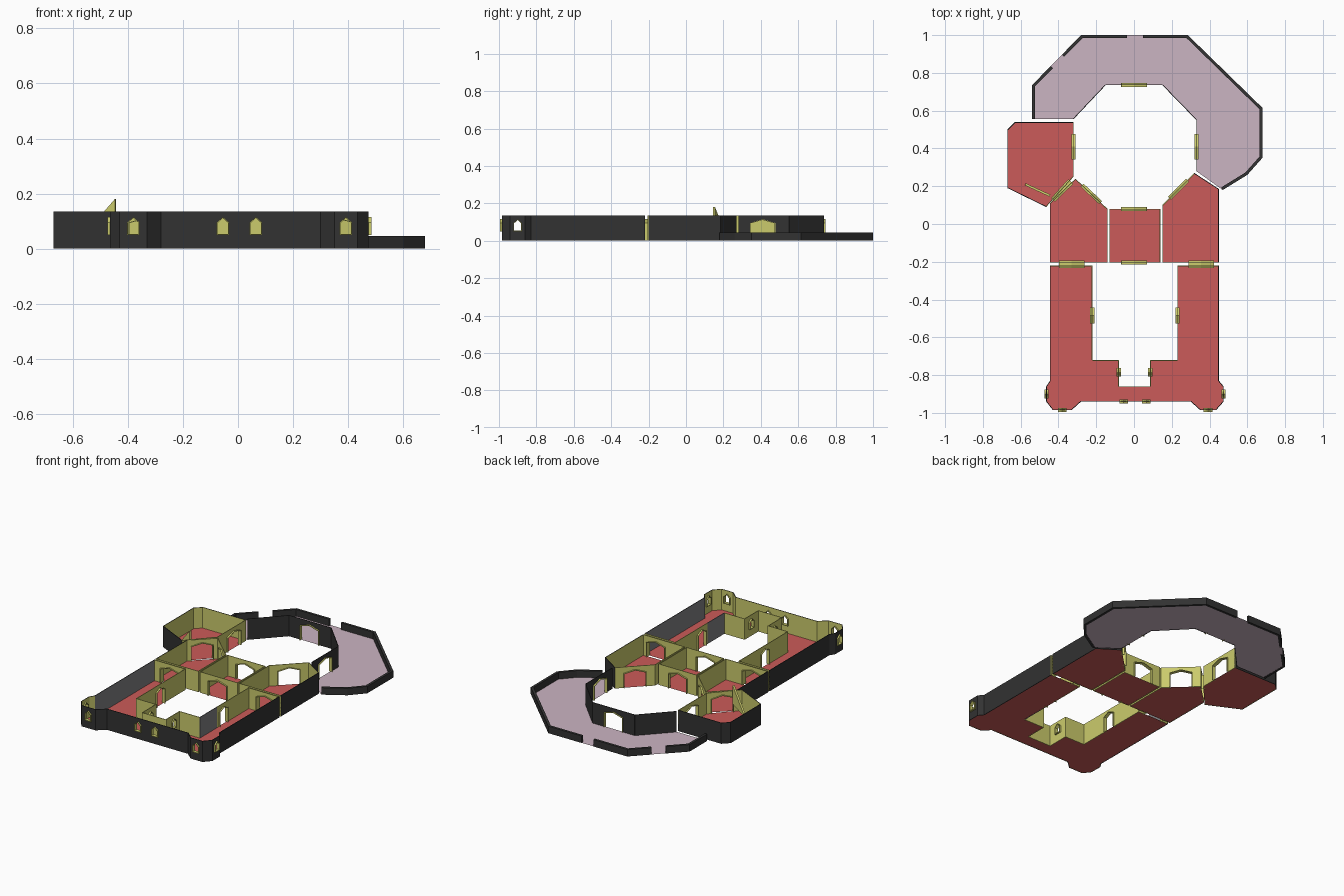
import bpy, bmesh, math
from mathutils import Vector

if "Cube" in bpy.data.objects:
    bpy.data.objects.remove(bpy.data.objects["Cube"])


def material(name, rgb):
    m = bpy.data.materials.new(name)
    m.diffuse_color = (*rgb, 1)
    m.use_nodes = True
    m.node_tree.nodes["Principled BSDF"].inputs["Base Color"].default_value = m.diffuse_color
    return m


MATS = [material("charcoal", (0.032, 0.032, 0.032)),
        material("ochre_yellow", (0.60, 0.60, 0.15)),
        material("stone_grey", (0.22, 0.22, 0.23)),
        material("red_floor", (0.60, 0.105, 0.10)),
        material("lavender_floor", (0.60, 0.46, 0.54))]
DARK, YELLOW, GREY, RED, LILAC = range(5)
H = 0.135          # wall height
T = 0.004          # wall thickness
PARAPET = 0.045

# Openings: x, y, width, sill, spring, peak
OPENINGS = []


def opening(x, y, w, sill=0.0, spring=0.095, peak=0.115):
    OPENINGS.append((x, y, w, sill, spring, peak))


for x, y in ((-0.33, -0.21), (0.355, -0.21), (0, -0.2), (0, 0.08),
             (0.235, 0.185), (-0.225, 0.16), (-0.38, 0.175),
             (-0.32, 0.41), (0, 0.735), (0.33, 0.41)):
    opening(x, y, 0.135)
for x in (-0.22, 0.23):
    opening(x, -0.485, 0.085)
for x, y in ((-0.38, -0.985), (0.392, -0.985), (-0.055, -0.94), (0.065, -0.94),
             (-0.465, -0.9), (0.475, -0.9), (-0.08, -0.785), (0.085, -0.785)):
    opening(x, y, 0.046, 0.05)
# Gaps in the terrace parapet
opening(0.005, 1.0, 0.085)
opening(-0.41, 0.865, 0.085)


def make_object(name, bm, mats=MATS):
    mesh = bpy.data.meshes.new(name)
    bm.to_mesh(mesh)
    bm.free()
    for m in mats:
        mesh.materials.append(m)
    ob = bpy.data.objects.new(name, mesh)
    bpy.context.collection.objects.link(ob)
    return ob


def prism(bm, outline, p, d, n, near, far, mat, back=None):
    """Extrude an (along, height) outline between two offsets along n."""
    rings = [[bm.verts.new(p + d * s + n * o + Vector((0, 0, z)))
              for s, z in outline] for o in (near, far)]
    k = len(outline)
    faces = [bm.faces.new(rings[0]), bm.faces.new(rings[1][::-1])]
    faces += [bm.faces.new((rings[0][i], rings[1][i],
                            rings[1][(i + 1) % k], rings[0][(i + 1) % k]))
              for i in range(k)]
    for f in faces:
        f.material_index = mat
    if back is not None:
        faces[1].material_index = back


def add_wall(bm, a, b, outer, inner, height, thick):
    p, q = Vector((*a, 0)), Vector((*b, 0))
    length = (q - p).length
    d = (q - p).normalized()
    n = Vector((d.y, -d.x, 0))
    cuts = []
    for x, y, w, sill, spring, peak in OPENINGS:
        r = Vector((x, y, 0)) - p
        s = r.dot(d)
        if abs(r.dot(n)) < 0.027 and w / 2 < s < length - w / 2:
            cuts.append((s, w, sill, spring, peak))
    pieces, start = [], 0.0
    for s, w, sill, spring, peak in sorted(cuts):
        l, r = s - w / 2, s + w / 2
        pieces.append([(start, 0), (l, 0), (l, height), (start, height)])
        if sill > 0:
            pieces.append([(l, 0), (r, 0), (r, sill), (l, sill)])
        if height > peak:
            pieces.append([(l, spring), (s, peak), (s, height), (l, height)])
            pieces.append([(s, peak), (r, spring), (r, height), (s, height)])
        start = r
    pieces.append([(start, 0), (length, 0), (length, height), (start, height)])
    for piece in pieces:
        prism(bm, piece, p, d, n, 0, -thick, outer, inner)
    if height > PARAPET:
        for c in cuts:
            add_frame(p, d, n, *c)


def add_frame(p, d, n, s, w, sill, spring, peak):
    """Pointed surround lining an opening."""
    def outline(e):
        h = w / 2 - e
        z = sill + (e if sill else 0)
        return [(s - h, z), (s - h, spring - e / 2), (s, peak - e),
                (s + h, spring - e / 2), (s + h, z)]
    o, i = outline(0), outline(0.004)
    bm = bmesh.new()
    for k in range(5 if sill else 4):
        j = (k + 1) % 5
        prism(bm, [o[k], o[j], i[j], i[k]], p, d, n, 0.010, -0.012, YELLOW)
    bmesh.ops.recalc_face_normals(bm, faces=bm.faces[:])
    make_object("window_frame" if sill else "door_frame", bm)


def floor(name, pts, mat):
    bm = bmesh.new()
    f = bm.faces.new([bm.verts.new((x, y, 0.001)) for x, y in pts])
    f.material_index = mat
    make_object(name + "_floor", bm)


def walls(name, pts, edges, outer, inner, height=H, thick=T):
    bm = bmesh.new()
    for i in edges:
        add_wall(bm, pts[i], pts[(i + 1) % len(pts)], outer(i), inner(i), height, thick)
    bmesh.ops.recalc_face_normals(bm, faces=bm.faces[:])
    make_object(name, bm)


def room(name, pts, dark=(), grey_in=(), grey_out=()):
    floor(name, pts, RED)
    walls(name + "_walls", pts, range(len(pts)),
          lambda i: DARK if i in dark else GREY if i in grey_out else YELLOW,
          lambda i: GREY if i in grey_in else YELLOW)


# U-shaped front wing with corner turrets
room("front_wing",
     [(-.445, -.22), (-.445, -.83), (-.465, -.86), (-.465, -.94), (-.43, -.985),
      (-.33, -.985), (-.28, -.94), (.30, -.94), (.35, -.985), (.435, -.985),
      (.475, -.94), (.475, -.86), (.45, -.83), (.45, -.22), (.23, -.22),
      (.23, -.55), (.23, -.72), (.085, -.72), (.085, -.86), (-.08, -.86),
      (-.08, -.72), (-.22, -.72), (-.22, -.22)],
     dark=range(13), grey_in=(0, 12, 15), grey_out=(15,))

# Three middle rooms
room("left_room", [(-.445, -.205), (-.14, -.205), (-.14, .08), (-.31, .24), (-.445, .11)],
     dark=(4,))
room("centre_room", [(-.13, -.205), (.14, -.205), (.14, .08), (-.13, .08)])
room("right_room", [(.15, -.205), (.45, -.205), (.45, .185), (.32, .27), (.15, .10)],
     dark=(1, 2))

# North-west room
room("corner_room", [(-.67, .19), (-.465, .09), (-.32, .25), (-.32, .54),
                     (-.63, .54), (-.67, .50)], dark=(0, 3, 4, 5))

# Terrace: floor, tall inner wall and low outer parapet
terrace = [(.47, .18), (.60, .26), (.68, .35), (.68, .615), (.285, 1), (-.28, 1),
           (-.54, .735), (-.54, .555), (-.32, .555), (-.15, .735), (.15, .735),
           (.33, .55), (.33, .28)]
floor("terrace", terrace, LILAC)
walls("terrace_inner_wall", terrace, range(8, 12), lambda i: DARK, lambda i: DARK)
walls("terrace_parapet", terrace, range(0, 7), lambda i: DARK, lambda i: DARK,
      PARAPET, 0.016)

# Leaning brace in the corner room
bm = bmesh.new()
start, end = Vector((-.575, .21, 0)), Vector((-.445, .15, 0))
span = (end - start).length
along = (end - start).normalized()
prism(bm, [(0, 0.03), (span, 0.06), (span, 0.18)], start, along,
      Vector((along.y, -along.x, 0)), 0.006, -0.006, YELLOW)
bmesh.ops.recalc_face_normals(bm, faces=bm.faces[:])
make_object("leaning_brace", bm)
